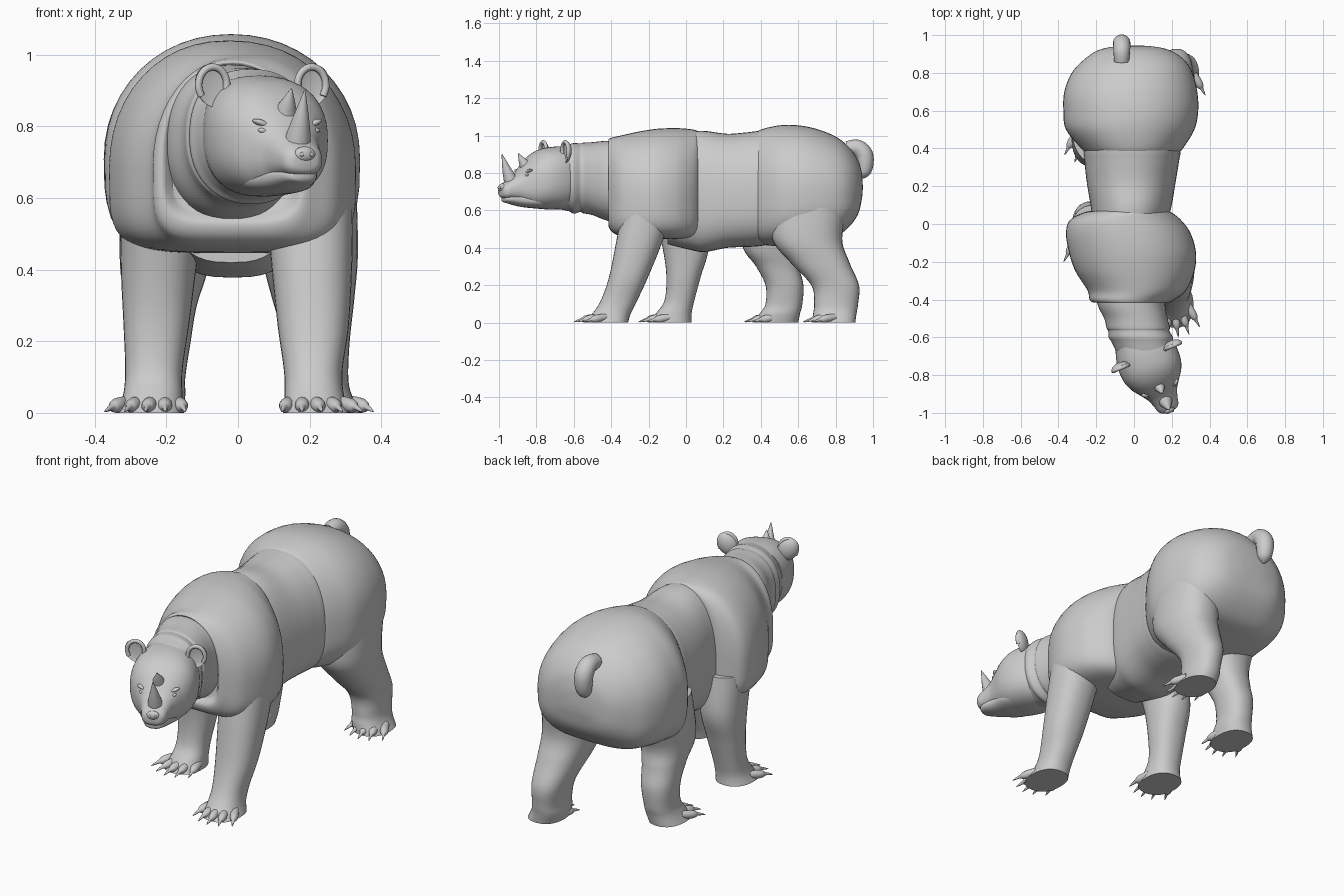
import bpy, bmesh, math
from mathutils import Vector, Matrix

cube = bpy.data.objects.get("Cube")
if cube:
    bpy.data.objects.remove(cube, do_unlink=True)

hide_grey = bpy.data.materials.new("hide_grey")
hide_grey.use_nodes = True
GREY = (0.6, 0.6, 0.6, 1)
hide_grey.diffuse_color = GREY
hide_grey.node_tree.nodes["Principled BSDF"].inputs["Base Color"].default_value = GREY

# The head is turned towards its left
HEAD = Matrix.Translation((0.07, -0.71, 0)) @ Matrix.Rotation(math.radians(23), 4, "Z")


def finish(name, bm, matrix=None, angle=45):
    """Turn a bmesh into a smooth shaded, coloured object."""
    bmesh.ops.recalc_face_normals(bm, faces=bm.faces)
    mesh = bpy.data.meshes.new(name)
    bm.to_mesh(mesh)
    bm.free()
    mesh.materials.append(hide_grey)
    obj = bpy.data.objects.new(name, mesh)
    bpy.context.collection.objects.link(obj)
    if matrix:
        obj.matrix_world = matrix
    bpy.ops.object.select_all(action="DESELECT")
    obj.select_set(True)
    bpy.context.view_layer.objects.active = obj
    bpy.ops.object.shade_smooth_by_angle(angle=math.radians(angle))


def smooth_rows(rows, steps):
    """Catmull-Rom interpolation through rows of numbers."""
    out = []
    last = len(rows) - 1
    for i in range(last):
        a, b, c, d = (rows[max(0, min(last, i + k))] for k in (-1, 0, 1, 2))
        for s in range(steps):
            t = s / steps
            out.append([q + t / 2 * (r - p + t * (2 * p - 5 * q + 4 * r - w + t * (3 * (q - r) + w - p)))
                        for p, q, r, w in zip(a, b, c, d)])
    return out + [list(rows[-1])]


def skin(name, rings, matrix=None, angle=45):
    """Bridge rings of points and cap both ends."""
    bm = bmesh.new()
    loops = [[bm.verts.new(p) for p in ring] for ring in rings]
    for a, b in zip(loops, loops[1:]):
        for i in range(len(a)):
            j = (i + 1) % len(a)
            bm.faces.new((a[i], a[j], b[j], b[i]))
    bm.faces.new(loops[0])
    bm.faces.new(loops[-1])
    finish(name, bm, matrix, angle)


def loft(name, rows, axis="Y", top=2.0, bottom=2.0, middle=0.5, matrix=None, sides=48):
    """Rows: position on axis, centre x, half width, low edge, high edge."""
    rings = []
    for pos, cx, half, low, high in smooth_rows(rows, 6):
        mid = low + (high - low) * middle
        ring = []
        for i in range(sides):
            t = math.tau * i / sides
            c, s = math.cos(t), math.sin(t)
            power = 2 / (top if s > 0 else bottom)
            x = cx + half * math.copysign(abs(c) ** power, c)
            v = mid + (high - mid if s > 0 else mid - low) * math.copysign(abs(s) ** power, s)
            ring.append((x, pos, v) if axis == "Y" else (x, v, pos))
        rings.append(ring)
    skin(name, rings, matrix)


def tube(name, points, matrix=None, sides=16, floor=False):
    """Points: x, y, z, radius along a curved path."""
    path = smooth_rows(points, 5)
    rings = []
    aim = Vector((0, 0, 1))
    turn = aim.rotation_difference(aim)
    for i, (x, y, z, r) in enumerate(path):
        a, b = path[max(0, i - 1)], path[min(len(path) - 1, i + 1)]
        heading = (Vector(b[:3]) - Vector(a[:3])).normalized()
        turn = aim.rotation_difference(heading) @ turn
        aim = heading
        ring = []
        for k in range(sides):
            t = math.tau * k / sides
            p = Vector((x, y, z)) + turn @ Vector((math.cos(t), math.sin(t), 0)) * max(r, 0.001)
            if floor:
                p.z = max(p.z, 0)
            ring.append(p)
        rings.append(ring)
    skin(name, rings, matrix, 60)


def ball(name, centre, size, matrix=None, spin=0, cup=False):
    """Scaled sphere; a cup has its front half pushed inwards."""
    bm = bmesh.new()
    bmesh.ops.create_uvsphere(bm, u_segments=24, v_segments=16, radius=1)
    for v in bm.verts:
        if cup and v.co.y < 0:
            v.co.y *= -0.35
        scaled = Vector([a * b for a, b in zip(v.co, size)])
        v.co = Matrix.Rotation(spin, 3, "Y") @ scaled + Vector(centre)
    finish(name, bm, matrix, 60)


# Trunk: rump, waist and shoulder shells overlapping one another
loft("rump", [
    (.37, -.01, .23, .45, 1), (.395, -.01, .265, .42, 1.03), (.5, -.02, .34, .41, 1.055),
    (.6, -.017, .357, .425, 1.055), (.7, -.017, .352, .44, 1.035), (.8, -.01, .32, .46, .995),
    (.87, 0, .265, .51, .94), (.92, 0, .19, .58, .87), (.94, 0, .1, .66, .8), (.945, 0, .02, .71, .74),
], top=2.1, bottom=3.2, middle=.45)
loft("waist", [
    (-.1, -.02, .18, .42, 1), (.02, -.02, .2, .39, 1.02), (.1, -.015, .215, .378, 1.025),
    (.22, -.015, .235, .4, 1.01), (.33, -.012, .25, .405, 1.018), (.4, -.01, .256, .41, 1.025),
    (.5, -.01, .23, .43, 1.02),
], top=2.2, bottom=2.8, middle=.45)
loft("shoulders", [
    (-.39, -.015, .17, .56, .96), (-.415, -.015, .195, .53, .978), (-.4, -.01, .225, .49, .988),
    (-.35, .015, .262, .463, 1), (-.25, .005, .315, .45, 1.022), (-.15, -.008, .336, .447, 1.037),
    (-.05, -.03, .33, .447, 1.04), (.02, -.045, .295, .452, 1.035), (.06, -.035, .235, .47, 1.025),
    (.07, -.03, .19, .5, 1),
], top=2.1, bottom=4.5, middle=.4)

# Neck with two folds of skin
loft("neck", [
    (-.3, -.02, .19, .52, .97), (-.42, -.015, .18, .545, .972), (-.5, .01, .168, .575, .965),
    (-.55, .022, .168, .585, .962), (-.565, .025, .162, .592, .958), (-.6, .036, .17, .583, .96),
    (-.63, .045, .161, .597, .952), (-.7, .066, .15, .61, .935),
], top=2.3, bottom=2.2)

# Head, jaw and face, built along the turned head axis
loft("skull", [
    (.1, 0, .14, .62, .94), (.02, 0, .163, .605, .942), (-.06, 0, .164, .607, .93),
    (-.12, 0, .145, .615, .9), (-.17, 0, .11, .63, .853), (-.21, 0, .083, .648, .805),
    (-.25, 0, .068, .657, .772), (-.285, 0, .058, .663, .748), (-.303, 0, .04, .675, .73),
    (-.308, 0, .01, .695, .71),
], top=2.4, bottom=2.5, matrix=HEAD)
loft("lower_jaw", [
    (-.04, 0, .11, .61, .7), (-.12, 0, .105, .612, .7), (-.2, 0, .073, .622, .7),
    (-.26, 0, .053, .637, .69), (-.286, 0, .035, .645, .68), (-.293, 0, .01, .655, .67),
], bottom=2.4, matrix=HEAD)
ball("nose", (0, -.297, .722), (.032, .018, .022), HEAD)
tube("front_horn", [(0, -.235, .73, .042), (0, -.255, .78, .033), (0, -.274, .83, .021),
                    (0, -.298, .9, .002)], HEAD)
tube("rear_horn", [(0, -.14, .80, .045), (0, -.162, .84, .032), (0, -.182, .87, .019),
                   (0, -.203, .905, .002)], HEAD)
for side, label in ((1, "left"), (-1, "right")):
    ball(label + "_ear", (side * .15, .005, .912), (.05, .032, .062), HEAD, side * .5, True)
    rim = [(side * (.15 + .043 * math.sin(a)), .006, .915 + .051 * math.cos(a), .010)
           for a in (k * .5 - 1.8 for k in range(9))]
    tube(label + "_ear_rim", rim, HEAD)
    ball(label + "_eye", (side * .077, -.185, .787), (.017, .012, .008), HEAD, side * -.2)
    ball(label + "_brow", (side * .074, -.172, .807), (.032, .018, .010), HEAD, side * -.35)
    ball(label + "_nostril", (side * .014, -.312, .722), (.007, .004, .006), HEAD, side * .5)

# Tail
tube("tail", [(-.065, .86, .93, .04), (-.065, .915, .935, .044), (-.065, .952, .9, .047),
              (-.065, .958, .845, .044), (-.065, .95, .797, .033), (-.065, .946, .772, .006)])


def leg(name, rows, splay):
    """Leg down to a flat sole, with five clawed toes fanned at its front."""
    loft(name, rows, "Z", top=2.3, bottom=2.3, sides=32)
    _, cx, half, front, _ = rows[-1]
    for i in range(-2, 3):
        angle = i * .17 + splay
        root_x, root_y = cx + i * half * .42, front + .05 + .011 * i * i
        toe = [(root_x + math.sin(angle) * d, root_y - math.cos(angle) * d, z, r) for d, z, r in
               ((-.03, .03, .018), (.02, .022, .021), (.045, .018, .017),
                (.06, .016, .009), (.085, .009, .005), (.102, .003, .001))]
        tube(f"{name}_toe_{i + 3}", toe, sides=12, floor=True)


# Legs in mid stride
leg("front_left_leg", [
    (.6, .2, .12, -.34, -.08), (.45, .205, .115, -.37, -.12), (.25, .21, .1, -.41, -.2),
    (.12, .21, .082, -.455, -.26), (.05, .213, .083, -.5, -.295), (0, .22, .095, -.55, -.31)], .15)
leg("front_right_leg", [
    (.6, -.21, .12, -.17, .1), (.4, -.222, .105, -.125, .12), (.25, -.228, .092, -.105, .08),
    (.12, -.235, .08, -.115, .045), (.05, -.238, .083, -.16, .03), (0, -.245, .095, -.205, .03)], -.15)
leg("hind_left_leg", [
    (.65, .19, .14, .46, .87), (.45, .2, .135, .46, .835), (.32, .21, .115, .56, .875),
    (.2, .222, .09, .67, .925), (.1, .23, .078, .685, .92), (.05, .235, .083, .68, .912),
    (0, .255, .09, .675, .905)], .15)
leg("hind_right_leg", [
    (.65, -.19, .14, .32, .72), (.42, -.205, .125, .3, .6), (.3, -.215, .1, .375, .605),
    (.2, -.22, .088, .425, .628), (.1, -.225, .078, .425, .622), (.05, -.23, .083, .395, .61),
    (0, -.245, .09, .36, .6)], -.15)
